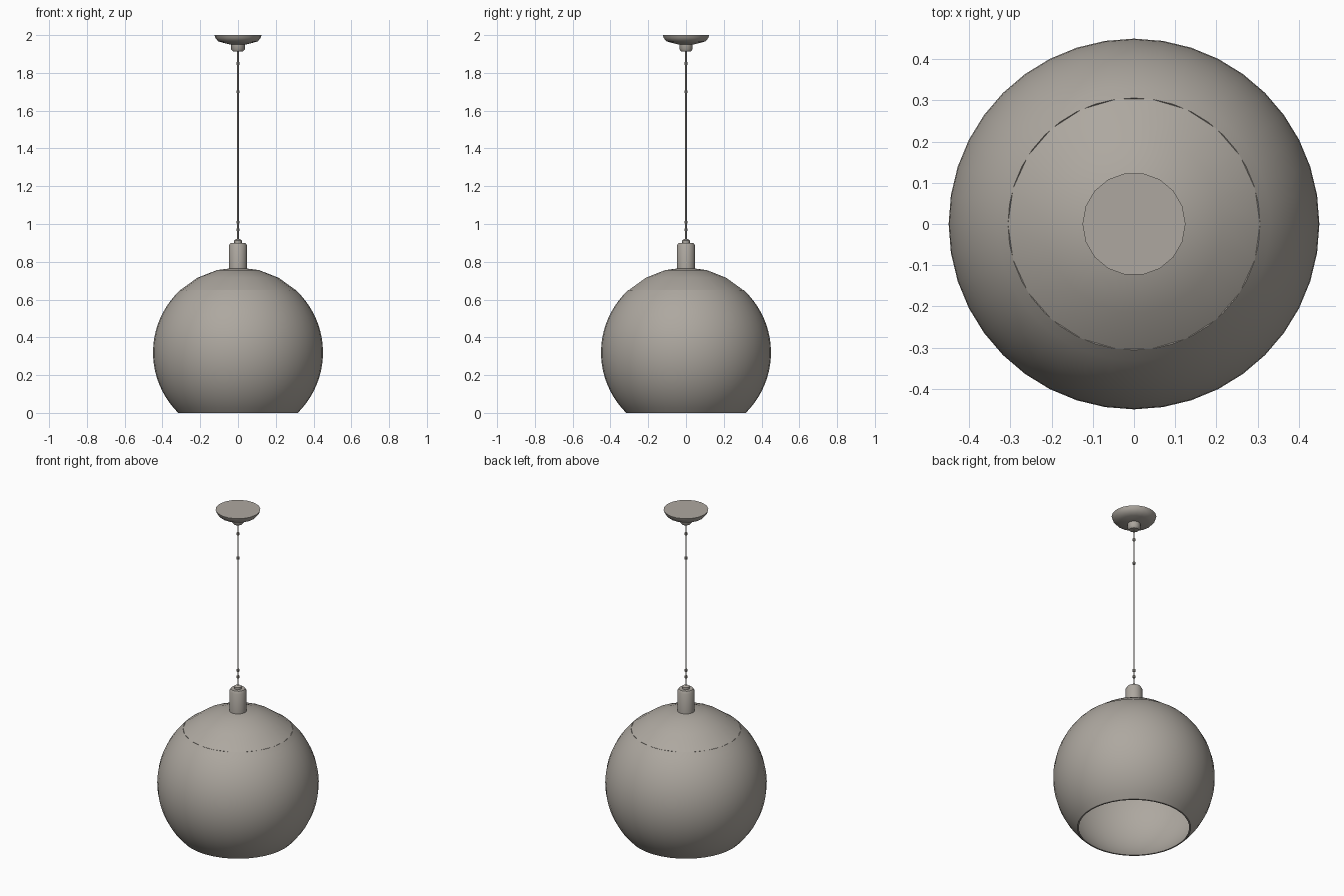
import bpy, bmesh, math

cube = bpy.data.objects.get("Cube")
if cube:
    bpy.data.objects.remove(cube, do_unlink=True)

grey = bpy.data.materials.new("warm grey")
grey.use_nodes = True
colour = (0.42, 0.39, 0.35, 1)
grey.diffuse_color = colour
grey.node_tree.nodes["Principled BSDF"].inputs["Base Color"].default_value = colour


def lathe(name, profile, sides, angle=40):
    """Spin (radius, height) points about z; a zero radius closes the end."""
    bm = bmesh.new()
    verts = [bm.verts.new((r, 0, z)) for r, z in profile]
    edges = [bm.edges.new(pair) for pair in zip(verts, verts[1:])]
    bmesh.ops.spin(bm, geom=verts + edges, cent=(0, 0, 0), axis=(0, 0, 1),
                   angle=math.tau, steps=sides, use_merge=False)
    bmesh.ops.remove_doubles(bm, verts=bm.verts, dist=0.0004)
    bmesh.ops.recalc_face_normals(bm, faces=bm.faces)
    mesh = bpy.data.meshes.new(name)
    bm.to_mesh(mesh)
    bm.free()
    obj = bpy.data.objects.new(name, mesh)
    bpy.context.collection.objects.link(obj)
    mesh.materials.append(grey)
    bpy.ops.object.select_all(action="DESELECT")
    obj.select_set(True)
    bpy.context.view_layer.objects.active = obj
    bpy.ops.object.shade_smooth_by_angle(angle=math.radians(angle))
    return obj


def arc(radius, start, end, steps):
    """Arc of the globe, angles measured up from its equator."""
    angles = [start + (end - start) * i / steps for i in range(steps + 1)]
    return [(radius * math.cos(a), 0.32 + radius * math.sin(a)) for a in angles]


# Hollow globe, open at the bottom
R, T = 0.45, 0.006
low, rim = math.asin(-0.32 / R), math.asin(0.33 / R)
outer = arc(R, low, rim, 20)
inner = arc(R - T, rim, math.asin(-0.32 / (R - T)), 20)
lathe("globe_shade", outer + inner + outer[:1], 40)

# Domed cap over the globe
dome = arc(R, rim, math.pi / 2, 3)
lining = arc(R - T, math.pi / 2, rim, 3)
lathe("shade_cap", dome + lining + dome[:1], 22, 30)

# Lamp holder and cord grip
lathe("lamp_holder", [(0, 0.76), (0.048, 0.76), (0.048, 0.885),
                      (0.04, 0.9), (0, 0.9)], 16)
lathe("cord_grip", [(0, 0.9), (0.02, 0.9), (0.02, 0.913),
                    (0.01, 0.92), (0, 0.92)], 12)

# Hanging cord with small crimps
lathe("cord", [(0, 0.91), (0.004, 0.91), (0.004, 1.93), (0, 1.93)], 8)
for i, z in enumerate((0.97, 1.01, 1.70, 1.85)):
    lathe(f"cord_crimp_{i + 1}", [(0, z - 0.007), (0.008, z - 0.007),
                                  (0.008, z + 0.007), (0, z + 0.007)], 8)

# Ceiling canopy with collar
lathe("ceiling_canopy", [(0, 2), (0.125, 2), (0.12, 1.985), (0.105, 1.967),
                         (0.08, 1.96), (0.04, 1.95), (0, 1.95)], 18)
lathe("canopy_collar", [(0, 1.955), (0.036, 1.955), (0.036, 1.925),
                        (0.026, 1.913), (0, 1.913)], 14)
